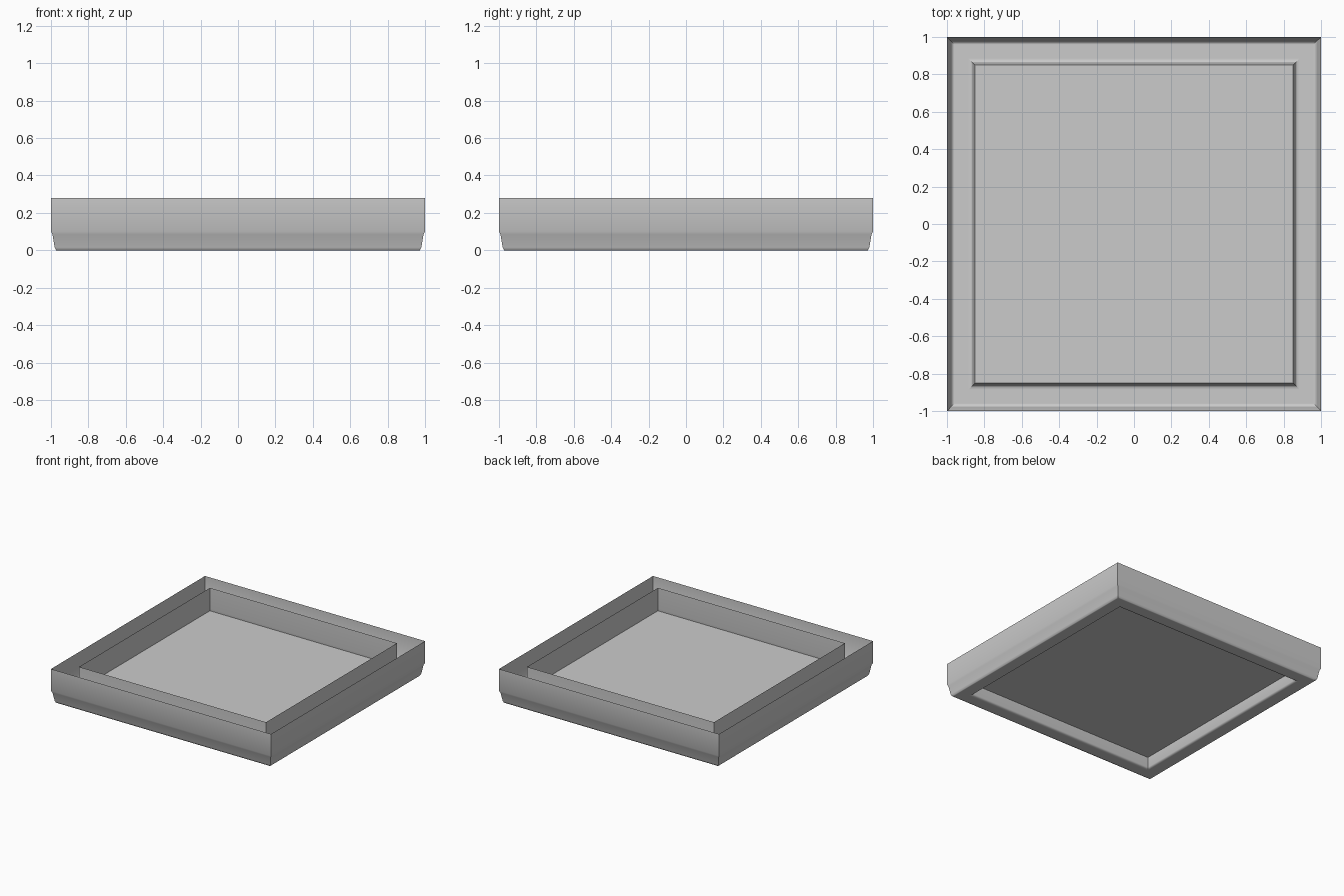
import bpy
import bmesh

cube = bpy.data.objects.get("Cube")
if cube:
    bpy.data.objects.remove(cube, do_unlink=True)

GREY = (0.6, 0.6, 0.6, 1.0)
mat = bpy.data.materials.new("plain grey")
mat.use_nodes = True
mat.diffuse_color = GREY
mat.node_tree.nodes["Principled BSDF"].inputs["Base Color"].default_value = GREY


def square_loop(bm, half, z):
    """Four corner vertices of a square, counter-clockwise from above."""
    return [bm.verts.new((sx * half, sy * half, z))
            for sx, sy in ((-1, -1), (1, -1), (1, 1), (-1, 1))]


def make_object(name, bm):
    mesh = bpy.data.meshes.new(name)
    bm.to_mesh(mesh)
    bm.free()
    mesh.materials.append(mat)
    obj = bpy.data.objects.new(name, mesh)
    bpy.context.collection.objects.link(obj)
    return obj


def square_sweep(name, profile):
    """Thin sheet swept round a square: smooth along the profile, sharp at mitres."""
    bm = bmesh.new()
    loops = [square_loop(bm, half, z) for half, z in profile]
    for upper, lower in zip(loops, loops[1:]):
        for i in range(4):
            j = (i + 1) % 4
            face = bm.faces.new((upper[i], lower[i], lower[j], upper[j]))
            face.smooth = True
        for i in range(4):
            bm.edges.get((upper[i], lower[i])).smooth = False
    return make_object(name, bm)


# Open channel: outer wall with tapered foot, flat underside, recess lip, inner wall
square_sweep("tray_channel", [
    (1.0, 0.28), (1.0, 0.10), (0.992, 0.085), (0.98, 0.015),
    (0.973, 0.0), (0.96, 0.0), (0.885, 0.0), (0.87, 0.0),
    (0.864, 0.015), (0.852, 0.09), (0.85, 0.11), (0.85, 0.28),
])

# Raised floor panel inside the inner wall
bm = bmesh.new()
bm.faces.new(square_loop(bm, 0.852, 0.09))
make_object("tray_floor", bm)
